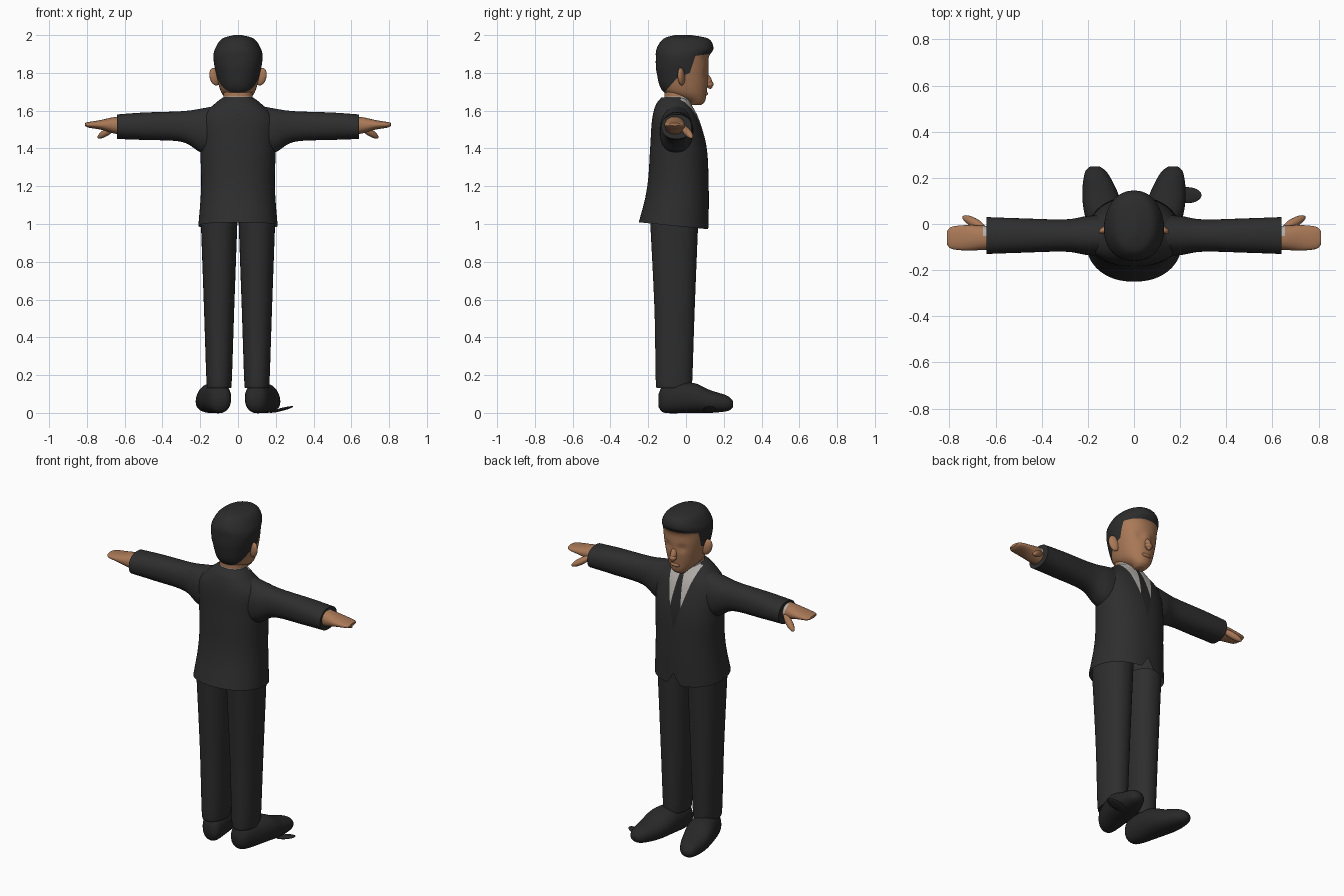
import bpy, bmesh, math
from mathutils import Vector

default_cube = bpy.data.objects.get("Cube")
if default_cube:
    bpy.data.objects.remove(default_cube, do_unlink=True)


def material(name, red, green, blue):
    mat = bpy.data.materials.new(name)
    mat.use_nodes = True
    colour = (red, green, blue, 1)
    mat.diffuse_color = colour
    mat.node_tree.nodes["Principled BSDF"].inputs["Base Color"].default_value = colour
    return mat


def grey(name, value):
    return material(name, value, value, value)


SUIT = grey("charcoal suit", .027)
HAIR = grey("black hair", .025)
TIE = grey("dark tie", .02)
SHOE = grey("dark shoe", .021)
SHIRT = material("pale grey shirt", .45, .43, .41)
SKIN = material("tan skin", .4, .19, .095)
SIDES = {"left": 1, "right": -1}
parts = []


def finish(bm, name, *mats):
    """Turn a finished bmesh into a named object."""
    bmesh.ops.recalc_face_normals(bm, faces=bm.faces)
    mesh = bpy.data.meshes.new(name)
    bm.to_mesh(mesh)
    bm.free()
    for mat in mats:
        mesh.materials.append(mat)
    ob = bpy.data.objects.new(name, mesh)
    bpy.context.collection.objects.link(ob)
    parts.append(ob)


def smooth_rows(rows, steps):
    """Catmull-Rom interpolation between the key cross-sections."""
    padded = [rows[0], *rows, rows[-1]]
    result = []
    for before, start, end, after in zip(padded, rows, rows[1:], padded[3:]):
        for step in range(steps):
            t = step / steps
            row = []
            for p, a, b, n in zip(before, start, end, after):
                leave, arrive = (b - p) / 2, (n - a) / 2
                ease = t * t * (3 - 2 * t)
                row.append(a + (b - a) * ease + leave * t * (1 - t) ** 2
                           - arrive * t * t * (1 - t))
            result.append(row)
    return result + [rows[-1]]


def loft(rows, axis="z", centre=0, slope=0, side=1, power=2.2, sides=48, open_start=False):
    """Each row holds: place on the axis, half width, low limit, high limit."""
    bm = bmesh.new()
    rings = []
    for place, half, low, high in smooth_rows(rows, steps=8):
        ring = []
        for k in range(sides):
            angle = math.tau * k / sides
            across, up = (math.copysign(abs(value) ** (2 / power), value)
                          for value in (math.cos(angle), math.sin(angle)))
            a = centre + slope * place + half * across
            b = (low + high) / 2 + (high - low) / 2 * up
            x, y, z = {"x": (place, a, b), "y": (a, place, b), "z": (a, b, place)}[axis]
            ring.append(bm.verts.new((x * side, y, z)))
        rings.append(ring)
    for ring, above in zip(rings, rings[1:]):
        for k in range(sides):
            bm.faces.new((ring[k - 1], ring[k], above[k], above[k - 1]))
    bm.faces.new(rings[-1])
    if not open_start:
        bm.faces.new(rings[0])
    return bm


def blob(name, mat, centre, radii, along=(0, 0, 1)):
    """Ellipsoid whose local z axis points along a direction."""
    bm = bmesh.new()
    bmesh.ops.create_uvsphere(bm, u_segments=24, v_segments=16, radius=1)
    turn = Vector(along).to_track_quat("Z", "Y")
    for vert in bm.verts:
        vert.co = Vector(centre) + turn @ (vert.co * Vector(radii))
    finish(bm, name, mat)


def cut(bm, point, normal):
    """Add a clean edge where a plane crosses the mesh."""
    everything = bm.verts[:] + bm.edges[:] + bm.faces[:]
    bmesh.ops.bisect_plane(bm, geom=everything, plane_co=point, plane_no=normal)


def paint(bm, rule):
    """Choose each face's material from its middle point."""
    for face in bm.faces:
        face.material_index = int(rule(face.calc_center_median()))


# Jacket with a tilted, notched hem
HEM = .98
jacket = loft([(HEM, .21, -.25, .12), (1.2, .195, -.205, .12), (1.4, .2, -.19, .11),
               (1.55, .2, -.18, .07), (1.63, .13, -.16, .03), (1.67, .08, -.13, .01)],
              sides=72, open_start=True)
for vert in jacket.verts:
    fade = max(0, 1 - (vert.co.z - HEM) / .15)
    vert.co.z += fade * (.01 - .1 * (vert.co.y + .06))
    if vert.co.y > 0:
        vert.co.z += fade * max(0, .065 - 1.5 * abs(vert.co.x))

# Neckline opens upward, tie widens downward; they meet at the buttons
V_BOTTOM, V_SPREAD = 1.3, .26
TIE_TOP, TIE_SPREAD = 1.72, .12
for side in SIDES.values():
    cut(jacket, (0, 0, V_BOTTOM), (1, 0, side * V_SPREAD))
    cut(jacket, (0, 0, TIE_TOP), (1, 0, side * TIE_SPREAD))


def jacket_rule(point):
    offset = abs(point.x)
    if point.y < -.03 or offset > V_SPREAD * (point.z - V_BOTTOM):
        return 0
    return 2 if offset < TIE_SPREAD * (TIE_TOP - point.z) else 1


paint(jacket, jacket_rule)
finish(jacket, "jacket", SUIT, SHIRT, TIE)

# Neck, with the shirt collar below a level line
COLLAR = 1.675
neck = loft([(1.57, .08, -.12, .04), (COLLAR, .077, -.115, .025), (1.74, .08, -.115, .04)])
cut(neck, (0, 0, COLLAR), (0, 0, 1))
paint(neck, lambda point: point.z < COLLAR)
finish(neck, "neck_and_collar", SKIN, SHIRT)

# Head with shallow eye sockets
head = loft([(1.63, .03, .02, .08), (1.65, .05, 0, .1), (1.7, .09, -.12, .11),
             (1.8, .117, -.155, .12), (1.88, .13, -.16, .12), (1.93, .12, -.155, .145),
             (1.98, .085, -.12, .12), (2, .02, -.06, .03)])
for vert in head.verts:
    if vert.co.y > .04:
        away = Vector((abs(vert.co.x) - .045, vert.co.z - 1.8)).length
        vert.co.y -= .011 * math.exp(-(away / .023) ** 2)

# Hairline from nape, behind the ear, up the temple and over the brow
HAIRLINE = [Vector(p) for p in ((-.12, 1.69), (-.05, 1.77), (.02, 1.8), (.05, 1.89), (.2, 1.91))]
for start, end in zip(HAIRLINE, HAIRLINE[1:]):
    run = end - start
    cut(head, (0, *start), (0, -run.y, run.x))


def hair_rule(point):
    for start, end in zip(HAIRLINE, HAIRLINE[1:]):
        if point.y <= end.x:
            run = end - start
            return point.z > start.y + run.y * (point.y - start.x) / run.x
    return True


paint(head, hair_rule)
finish(head, "head", SKIN, HAIR)
blob("nose_bridge", SKIN, (0, .118, 1.755), (.019, .02, .042), along=(0, -.35, 1))
blob("nose_tip", SKIN, (0, .126, 1.74), (.022, .02, .017))
blob("lips", SKIN, (0, .105, 1.69), (.03, .011, .011))

for label, side in SIDES.items():
    blob(label + "_ear", SKIN, (side * .122, -.025, 1.78), (.017, .03, .048),
         along=(side * .25, -.1, 1))

    # Sleeve, flaring into the shoulder
    sleeve = loft([(.1, .09, 1.34, 1.63), (.2, .085, 1.38, 1.61), (.3, .07, 1.435, 1.597),
                   (.5, .075, 1.445, 1.59), (.64, .08, 1.45, 1.58)],
                  axis="x", centre=-.05, side=side)
    finish(sleeve, label + "_sleeve", SUIT)

    # Hand with closed fingers; the cuff shows above the thumb
    hand = loft([(.6, .05, 1.47, 1.57), (.66, .053, 1.48, 1.565), (.73, .055, 1.5, 1.55),
                 (.79, .048, 1.51, 1.54), (.81, .03, 1.52, 1.535)],
                axis="x", centre=-.06, side=side)
    cut(hand, (side * .655, 0, 0), (1, 0, 0))
    paint(hand, lambda point: abs(point.x) < .655 and point.z > 1.52 and point.y > -.05)
    finish(hand, label + "_hand", SKIN, SHIRT)
    blob(label + "_thumb", SKIN, (side * .695, .007, 1.487), (.02, .019, .062),
         along=(side * .085, .045, -.055))

    # Trouser leg
    leg = loft([(.14, .06, -.15, .025), (.17, .067, -.16, .033), (.55, .08, -.167, .046),
                (1.02, .097, -.19, .065)], centre=.1, side=side)
    finish(leg, label + "_trouser_leg", SUIT)

    # Shoe, splayed outward
    shoe = loft([(-.145, .03, .03, .1), (-.11, .06, 0, .15), (.03, .085, 0, .16),
                 (.13, .078, 0, .12), (.22, .05, .01, .09), (.25, .02, .03, .06)],
                axis="y", centre=.12, slope=.2, side=side)
    finish(shoe, label + "_shoe", SHOE)

# Loose edge of the left sole
blob("left_sole_flap", SHOE, (.23, .125, .018), (.035, .065, .008), along=(-.25, 0, 1))

bpy.ops.object.select_all(action="DESELECT")
for ob in parts:
    ob.select_set(True)
bpy.context.view_layer.objects.active = parts[0]
bpy.ops.object.shade_smooth_by_angle(angle=math.radians(50))
